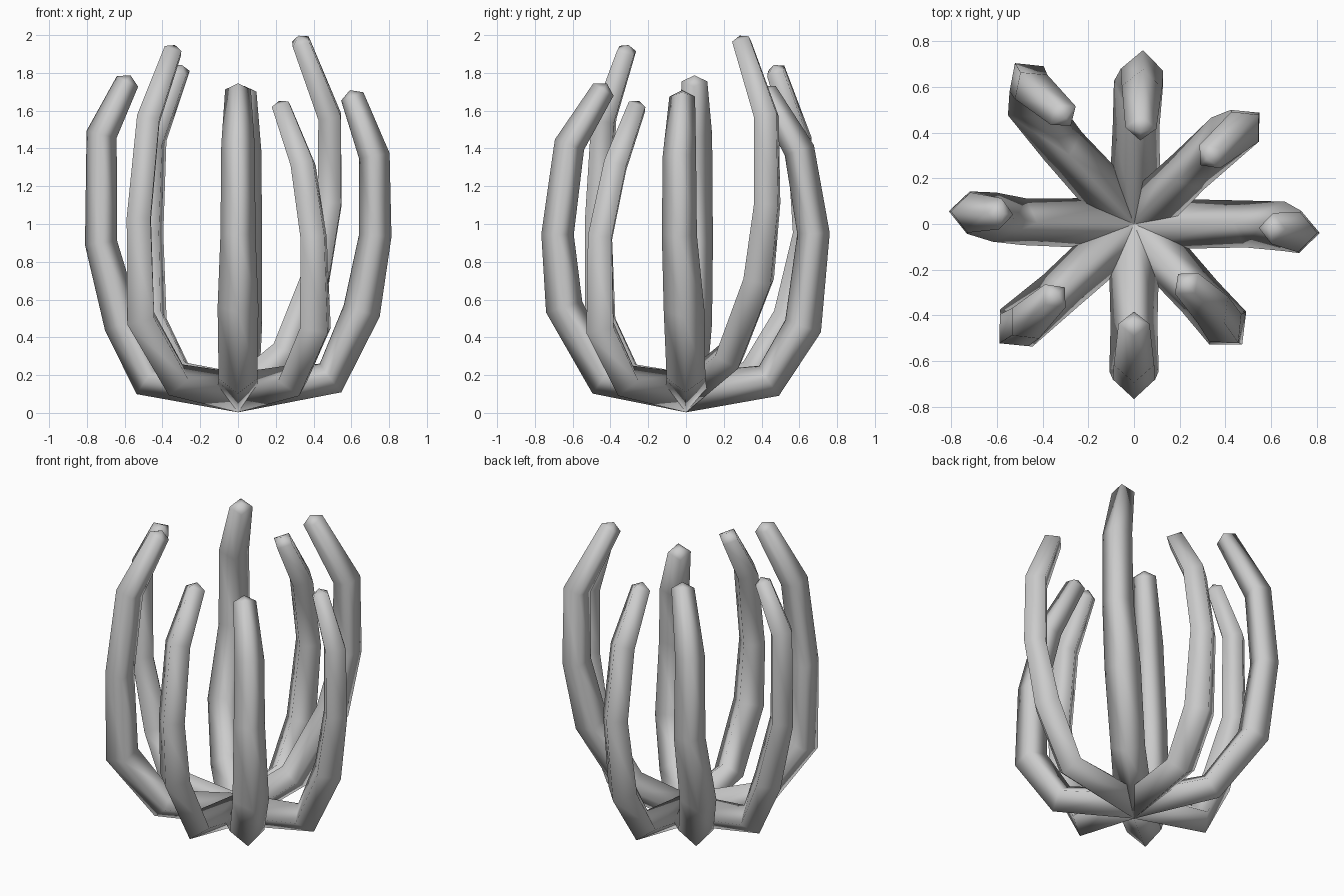
import bpy, bmesh
from mathutils import Vector

cube = bpy.data.objects.get("Cube")
if cube:
    bpy.data.objects.remove(cube, do_unlink=True)

grey = bpy.data.materials.new("plain_grey")
grey.use_nodes = True
colour = (0.6, 0.6, 0.6, 1)
grey.diffuse_color = colour
bsdf = grey.node_tree.nodes["Principled BSDF"]
bsdf.inputs["Base Color"].default_value = colour
bsdf.inputs["Roughness"].default_value = 0.7

HUB = (0, 0, 0.108)
RADII = (0.105, 0.095, 0.1, 0.086, 0.082, 0.063)


def make_arm(name, path):
    """Tapered four-sided tube, one edge facing outward, with a pointed tip."""
    pts = [Vector(p) for p in (HUB, *path)]
    outward = Vector((pts[3].x, pts[3].y, 0)).normalized()
    side = Vector((0, 0, 1)).cross(outward)
    bm = bmesh.new()
    rings = []
    for i, (p, r) in enumerate(zip(pts, RADII)):
        before = (p - pts[i - 1]).normalized() if i else outward
        after = (pts[i + 1] - p).normalized() if 0 < i < len(pts) - 1 else before
        tangent = (before + after).normalized()
        across = tangent.cross(side).normalized()
        offsets = (across * r, side * r * 1.08, -across * r, -side * r * 1.08)
        rings.append([bm.verts.new(p + o) for o in offsets])
    # walls
    for a, b in zip(rings, rings[1:]):
        for k in range(4):
            j = (k + 1) % 4
            bm.faces.new((a[k], a[j], b[j], b[k]))
    # flat root and pointed tip
    bm.faces.new(rings[0])
    tip = bm.verts.new(pts[-1] + tangent * 0.036)
    for k in range(4):
        bm.faces.new((rings[-1][k], rings[-1][(k + 1) % 4], tip))
    bmesh.ops.recalc_face_normals(bm, faces=bm.faces)
    for f in bm.faces:
        f.smooth = True
    mesh = bpy.data.meshes.new(name)
    bm.to_mesh(mesh)
    bm.free()
    mesh.materials.append(grey)
    bpy.context.collection.objects.link(bpy.data.objects.new(name, mesh))


# centre lines from the hub to the tip
make_arm("left_arm", [(.49, 0, .185), (.655, -.01, .54), (.727, -.035, .94),
                      (.722, -.035, 1.36), (.605, -.02, 1.675)])
make_arm("right_arm", [(-.48, .01, .175), (-.61, .03, .47), (-.725, .05, .9),
                       (-.722, .05, 1.475), (-.585, .045, 1.755)])
make_arm("front_arm", [(0, -.44, .18), (0, -.645, .56), (0, -.68, .945),
                       (0, -.617, 1.42), (0, -.437, 1.712)])
make_arm("back_arm", [(.01, .44, .17), (.02, .62, .46), (.035, .675, .95),
                      (.035, .6, 1.39), (.03, .42, 1.7)])
make_arm("front_right_arm", [(-.33, -.3, .175), (-.515, -.455, .5), (-.525, -.465, 1.03),
                             (-.475, -.435, 1.555), (-.345, -.315, 1.915)])
make_arm("front_left_arm", [(.29, -.32, .17), (.41, -.455, .45), (.4, -.455, .93),
                            (.345, -.375, 1.31), (.23, -.26, 1.62)])
make_arm("back_left_arm", [(.24, .23, .3), (.41, .385, .71), (.485, .43, 1.11),
                           (.485, .425, 1.57), (.332, .295, 1.965)])
make_arm("back_right_arm", [(-.31, .34, .185), (-.465, .54, .5), (-.47, .635, .95),
                            (-.45, .6, 1.44), (-.31, .475, 1.81)])
